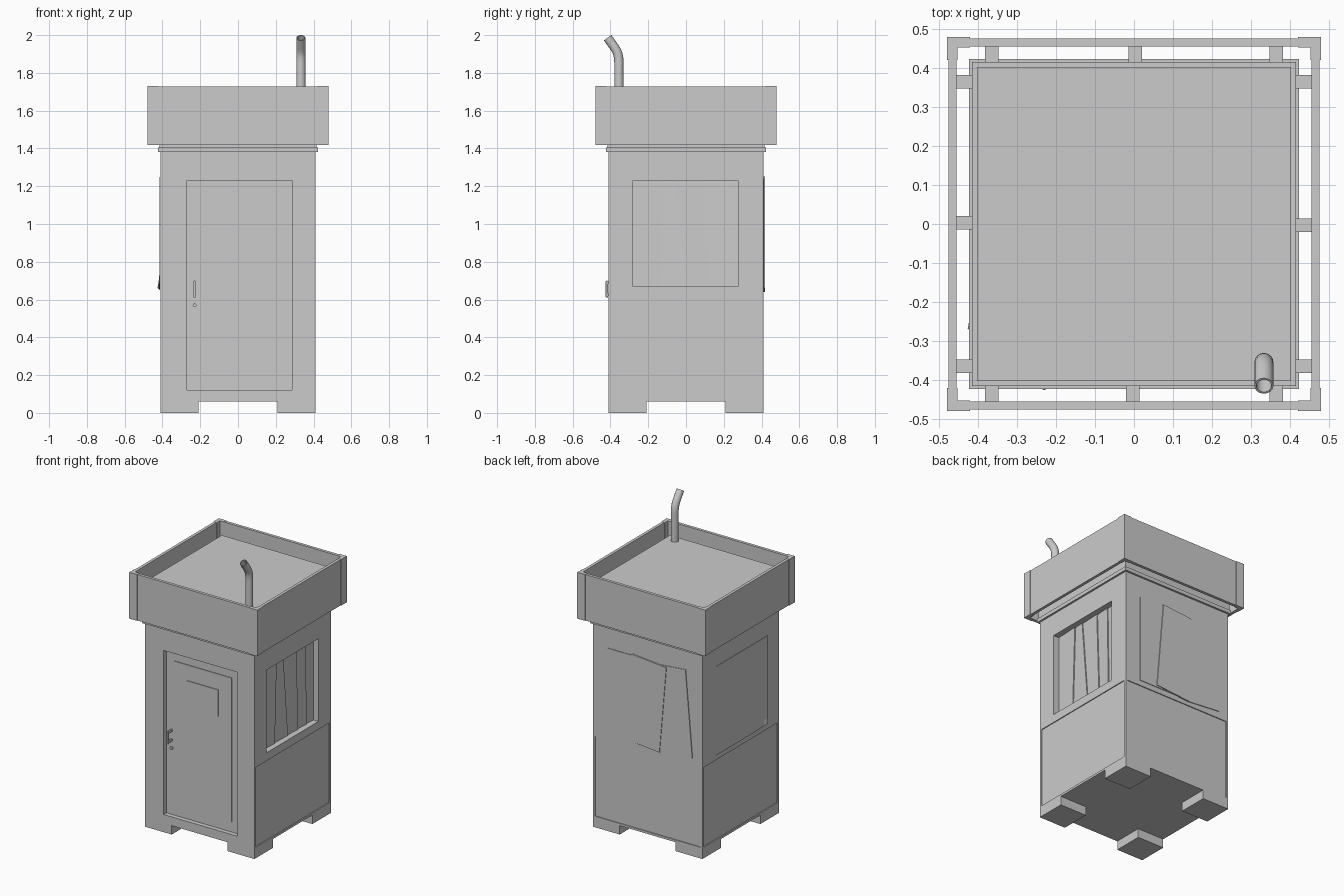
import bpy, bmesh, math
from mathutils import Vector

if "Cube" in bpy.data.objects:
    bpy.data.objects.remove(bpy.data.objects["Cube"])


def mesh_obj(name, bm):
    bmesh.ops.recalc_face_normals(bm, faces=bm.faces)
    me = bpy.data.meshes.new(name)
    bm.to_mesh(me)
    bm.free()
    ob = bpy.data.objects.new(name, me)
    bpy.context.collection.objects.link(ob)
    return ob


def box(name, x, y, z, bevel=0):
    """Box from (min, max) ranges on each axis."""
    bm = bmesh.new()
    bmesh.ops.create_cube(bm, size=1)
    for v in bm.verts:
        v.co = Vector([(r[0] + r[1]) / 2 + c * (r[1] - r[0]) for c, r in zip(v.co, (x, y, z))])
    if bevel:
        bmesh.ops.bevel(bm, geom=bm.edges[:], offset=bevel, segments=2, affect='EDGES', profile=0.5)
    return mesh_obj(name, bm)


def cut(ob, *ranges):
    c = box("cutter", *ranges)
    c.hide_render = True
    m = ob.modifiers.new("cut", 'BOOLEAN')
    m.object, m.operation, m.solver = c, 'DIFFERENCE', 'EXACT'
    bpy.context.view_layer.objects.active = ob
    bpy.ops.object.modifier_apply(modifier=m.name)
    bpy.data.objects.remove(c)


# Cabin body with recessed door, window and lower panels
W = 0.41
body = box("cabin_body", (-W, W), (-W, W), (0.06, 1.40))
cut(body, (-0.27, 0.285), (-0.5, -W + 0.03), (0.12, 1.23))
cut(body, (W - 0.045, 0.5), (-0.28, 0.275), (0.67, 1.23))
low = (0.075, 0.615)
for s in (-1, 1):
    cut(body, tuple(sorted((s * (W - 0.006), s * 0.5))), (-0.395, 0.395), low)
cut(body, (-0.395, 0.395), (W - 0.006, 0.5), low)

# Corner feet
for sx in (-1, 1):
    for sy in (-1, 1):
        box("foot", tuple(sorted((sx * 0.21, sx * W))), tuple(sorted((sy * 0.21, sy * W))), (0, 0.06))

# Trim ledge and roof block
box("trim_ledge", (-0.423, 0.423), (-0.423, 0.423), (1.38, 1.405))
box("roof_base", (-0.415, 0.415), (-0.415, 0.415), (1.40, 1.65))
box("roof_top", (-0.402, 0.402), (-0.402, 0.402), (1.65, 1.665))

# Fascia boards, corner covers and brackets, one set per side
Z = (1.417, 1.73)


def place(name, u, v, z, k):
    """u runs along the side, v is the distance outward; k picks the side."""
    ob = box(name, u, v, z)
    c, s = round(math.cos(k * math.pi / 2)), round(math.sin(k * math.pi / 2))
    for p in ob.data.vertices:
        p.co.x, p.co.y = c * p.co.x - s * p.co.y, s * p.co.x + c * p.co.y


for k in range(4):
    place("fascia_board", (-0.455, 0.475), (0.455, 0.475), (1.418, 1.729), k)
    place("corner_cover", (-0.48, -0.42), (0.453, 0.479), Z, k)
    place("corner_cover", (0.42, 0.453), (0.453, 0.479), Z, k)
    place("corner_cover_return", (0.453, 0.479), (0.42, 0.453), Z, k)
    for u in (-0.365, 0.003, 0.365):
        place("fascia_bracket", (u - 0.017, u + 0.017), (0.41, 0.458), (1.52, 1.56), k)

# Door leaf details: raised panel, notice plate, handle, lock
yd = -W + 0.03
box("door_panel", (-0.205, 0.22), (yd - 0.005, yd + 0.01), (0.19, 1.165))
box("notice_plate", (-0.11, 0.125), (yd - 0.01, yd), (0.88, 1.06))
box("handle_grip", (-0.236, -0.224), (-0.425, -0.413), (0.61, 0.70), 0.004)
for z in (0.625, 0.69):
    box("handle_post", (-0.235, -0.225), (-0.418, yd + 0.01), (z - 0.007, z + 0.007))
bm = bmesh.new()
bmesh.ops.create_cone(bm, cap_ends=True, segments=16, radius1=0.01, radius2=0.01, depth=0.012)
for v in bm.verts:
    v.co = Vector((v.co.x - 0.23, yd - 0.003 + v.co.z, v.co.y + 0.57))
mesh_obj("door_lock", bm)

# Pleated curtain behind the window
bm = bmesh.new()
top = (-0.28, -0.12, -0.05, 0.09, 0.19, 0.275)
bottom = (-0.28, -0.14, 0.0, 0.11, 0.20, 0.275)
for i in range(5):
    f, b = W - 0.036, W - 0.043
    bm.faces.new([bm.verts.new(p) for p in (
        (b, bottom[i], 0.67), (f, bottom[i + 1], 0.67), (f, top[i + 1], 1.23), (b, top[i], 1.23))])
    bm.faces.new([bm.verts.new(p) for p in (
        (f, bottom[i + 1], 0.67), (b, bottom[i + 1], 0.67), (b, top[i + 1], 1.23), (f, top[i + 1], 1.23))])
mesh_obj("window_curtain", bm)


# Overlapping posters on the back: centre x, thickness, tilt
def poster(name, cx, t, tilt):
    ob = box(name, (-0.13, 0.13), (0, t), (-0.295, 0.295))
    ob.location = (cx, W, 0.945)
    ob.rotation_euler.y = math.radians(tilt)


poster("poster_left", 0.165, 0.004, 0)
poster("poster_right", -0.182, 0.005, 5)
poster("poster_middle", 0.01, 0.009, -5)

# Large poster on the left side with a curled lower corner
bm = bmesh.new()
bmesh.ops.create_grid(bm, x_segments=14, y_segments=14, size=0.5)
for v in bm.verts:
    y, z = v.co.x * 0.55 - 0.005, v.co.y * 0.6 + 0.95
    d = max(0, 0.11 - ((y + 0.28) + (z - 0.65)))
    v.co = Vector((-W - 0.004 - d * d * 0.9, y + d * 0.1, z + d * 0.1))
sheet = mesh_obj("side_poster", bm)
m = sheet.modifiers.new("thick", 'SOLIDIFY')
m.thickness, m.offset = 0.003, 0

# Bent chimney pipe, hollow at the end
path = [(-0.355, 1.65), (-0.355, 1.85), (-0.356, 1.875), (-0.360, 1.898),
        (-0.368, 1.918), (-0.380, 1.937), (-0.415, 1.986)]
cu = bpy.data.curves.new("chimney_pipe", 'CURVE')
cu.dimensions = '3D'
cu.bevel_depth, cu.bevel_resolution = 0.0245, 6
sp = cu.splines.new('POLY')
sp.points.add(len(path) - 1)
for p, (y, z) in zip(sp.points, path):
    p.co = (0.333, y, z, 1)
pipe = bpy.data.objects.new("chimney_pipe", cu)
bpy.context.collection.objects.link(pipe)
bpy.ops.object.select_all(action='DESELECT')
pipe.select_set(True)
bpy.context.view_layer.objects.active = pipe
bpy.ops.object.convert(target='MESH')
pipe = bpy.context.view_layer.objects.active
m = pipe.modifiers.new("wall", 'SOLIDIFY')
m.thickness, m.offset = 0.005, -1
bpy.ops.object.modifier_apply(modifier=m.name)
bpy.ops.object.shade_smooth_by_angle(angle=math.radians(40))
